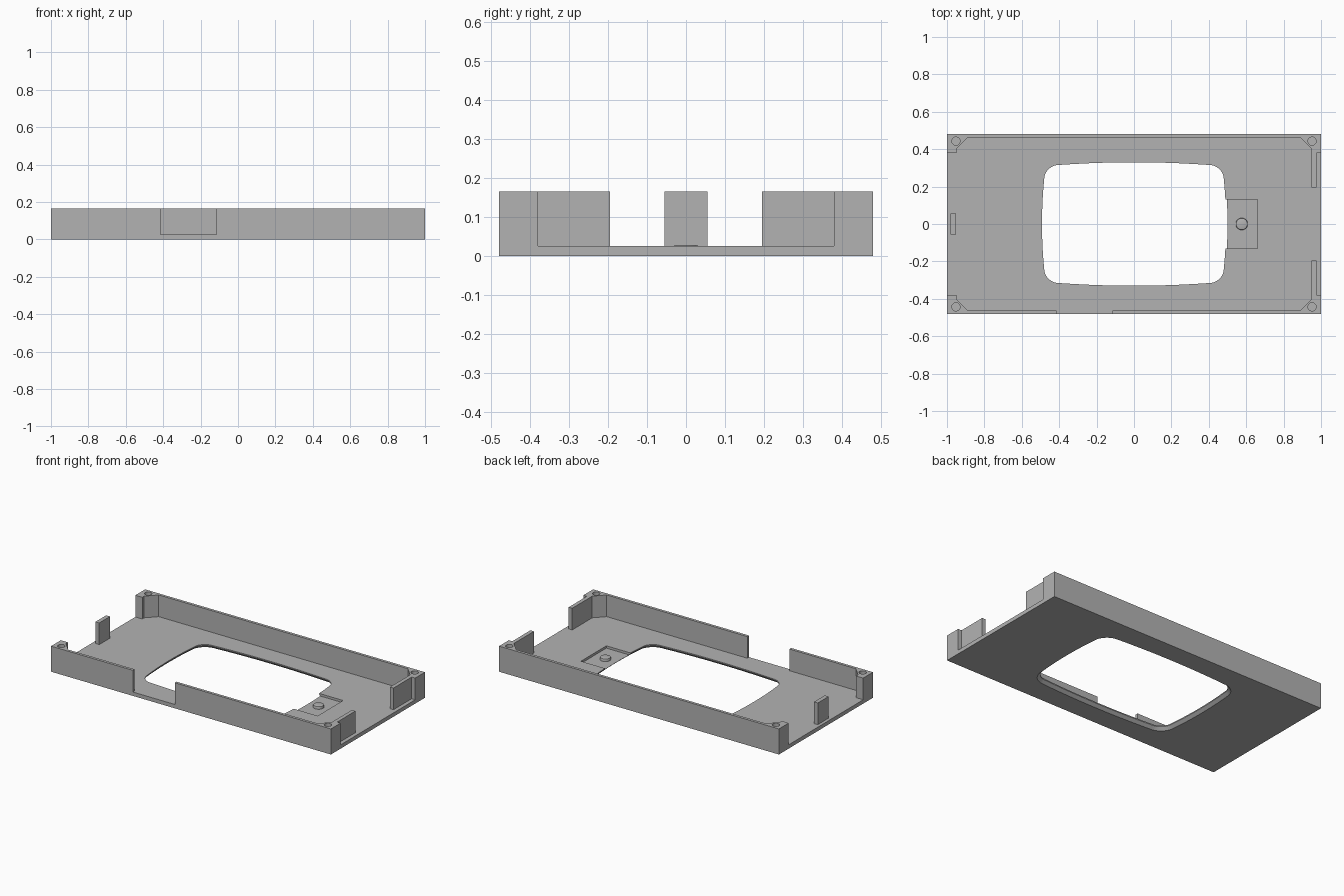
import bpy, bmesh
from math import cos, sin, pi, radians

cube = bpy.data.objects.get("Cube")
if cube:
    bpy.data.objects.remove(cube, do_unlink=True)

FLOOR, TOP = 0.025, 0.165

grey = bpy.data.materials.new("plain grey")
grey.use_nodes = True
grey.diffuse_color = (0.45, 0.45, 0.45, 1)
grey.node_tree.nodes["Principled BSDF"].inputs["Base Color"].default_value = (0.45, 0.45, 0.45, 1)


def loft(name, rings):
    """Closed solid from stacked rings of 3D points."""
    bm = bmesh.new()
    loops = [[bm.verts.new(p) for p in ring] for ring in rings]
    n = len(loops[0])
    for low, high in zip(loops, loops[1:]):
        for i in range(n):
            j = (i + 1) % n
            bm.faces.new((low[i], low[j], high[j], high[i]))
    bm.faces.new(loops[0][::-1])
    bm.faces.new(loops[-1])
    bmesh.ops.recalc_face_normals(bm, faces=bm.faces)
    mesh = bpy.data.meshes.new(name)
    bm.to_mesh(mesh)
    bm.free()
    mesh.materials.append(grey)
    obj = bpy.data.objects.new(name, mesh)
    bpy.context.collection.objects.link(obj)
    return obj


def prism(name, outline, z0, z1):
    return loft(name, [[(x, y, z) for x, y in outline] for z in (z0, z1)])


def box(name, x0, x1, y0, y1, z0, z1):
    return prism(name, [(x0, y0), (x1, y0), (x1, y1), (x0, y1)], z0, z1)


def circle(cx, cy, r, n=32):
    return [(cx + r * cos(2 * pi * i / n), cy + r * sin(2 * pi * i / n)) for i in range(n)]


def combine(target, tool, operation):
    mod = target.modifiers.new(tool.name, "BOOLEAN")
    mod.operation, mod.object, mod.solver = operation, tool, "EXACT"
    bpy.context.view_layer.objects.active = target
    bpy.ops.object.modifier_apply(modifier=mod.name)
    bpy.data.objects.remove(tool, do_unlink=True)


def window_outline(grow, steps=10):
    """Rounded rectangle with gently bowed sides."""
    a, b, r = 0.492 + grow, 0.33 + grow, 0.065 + grow
    pts = []
    corners = [(a - r, b - r), (r - a, b - r), (r - a, r - b), (a - r, r - b)]
    for k, (cx, cy) in enumerate(corners):
        for i in range(steps + 1):
            t = pi / 2 * (k + i / steps)
            pts.append((cx + r * cos(t), cy + r * sin(t)))
        (x0, y0), (nx, ny) = pts[-1], corners[(k + 1) % 4]
        t = pi / 2 * (k + 1)
        x1, y1 = nx + r * cos(t), ny + r * sin(t)
        for i in range(1, steps):
            f = i / steps
            pts.append((x0 + (x1 - x0) * f, y0 + (y1 - y0) * f))
    return [(x * (1 - 0.04 * (y / b) ** 2), y * (1 - 0.06 * (x / a) ** 2)) for x, y in pts]


# Base plate with front and back walls, corner blocks and end tabs
shell = box("tray_shell", -1, 1, -0.48, 0.48, 0, FLOOR)
wall = [(-1, 0.48), (-1, 0.38), (-0.95, 0.38), (-0.95, 0.4), (-0.89, 0.462),
        (0.89, 0.462), (0.95, 0.4), (0.95, 0.195), (0.975, 0.195),
        (0.975, 0.38), (1, 0.38), (1, 0.48)]
for side in (1, -1):
    combine(shell, prism("wall", [(x, y * side) for x, y in wall], FLOOR, TOP), "UNION")

# Standing tab at the open end
combine(shell, box("end_tab", -0.98, -0.953, -0.055, 0.055, FLOOR, TOP), "UNION")

# Gap in the front wall
combine(shell, box("gap", -0.415, -0.115, -0.6, -0.44, FLOOR, 0.3), "DIFFERENCE")

# Screw holes in the corner blocks
for x in (-0.952, 0.952):
    for y in (-0.443, 0.443):
        combine(shell, prism("screw_hole", circle(x, y, 0.022), 0.06, 0.3), "DIFFERENCE")

# Central window, rounded over along its lower edge
R = 0.018
rings = [[(x, y, -0.05) for x, y in window_outline(R)]]
for i in range(7):
    t = pi / 2 * i / 6
    rings.append([(x, y, R * sin(t)) for x, y in window_outline(R * (1 - cos(pi / 2 - t)))])
rings.append([(x, y, 0.1) for x, y in window_outline(0)])
combine(shell, loft("window", rings), "DIFFERENCE")

# Shallow pocket beside the window
combine(shell, box("pocket", 0.47, 0.66, -0.13, 0.13, 0.01, 0.1), "DIFFERENCE")

# Round button in the pocket with a softened rim
profile = [(0.032, 0.009), (0.032, 0.023), (0.0305, 0.026), (0.027, 0.0275)]
button = loft("button", [[(x, y, z) for x, y in circle(0.576, 0, r)] for r, z in profile])

for obj in (shell, button):
    bpy.ops.object.select_all(action="DESELECT")
    obj.select_set(True)
    bpy.context.view_layer.objects.active = obj
    bpy.ops.object.shade_smooth_by_angle(angle=radians(30))
